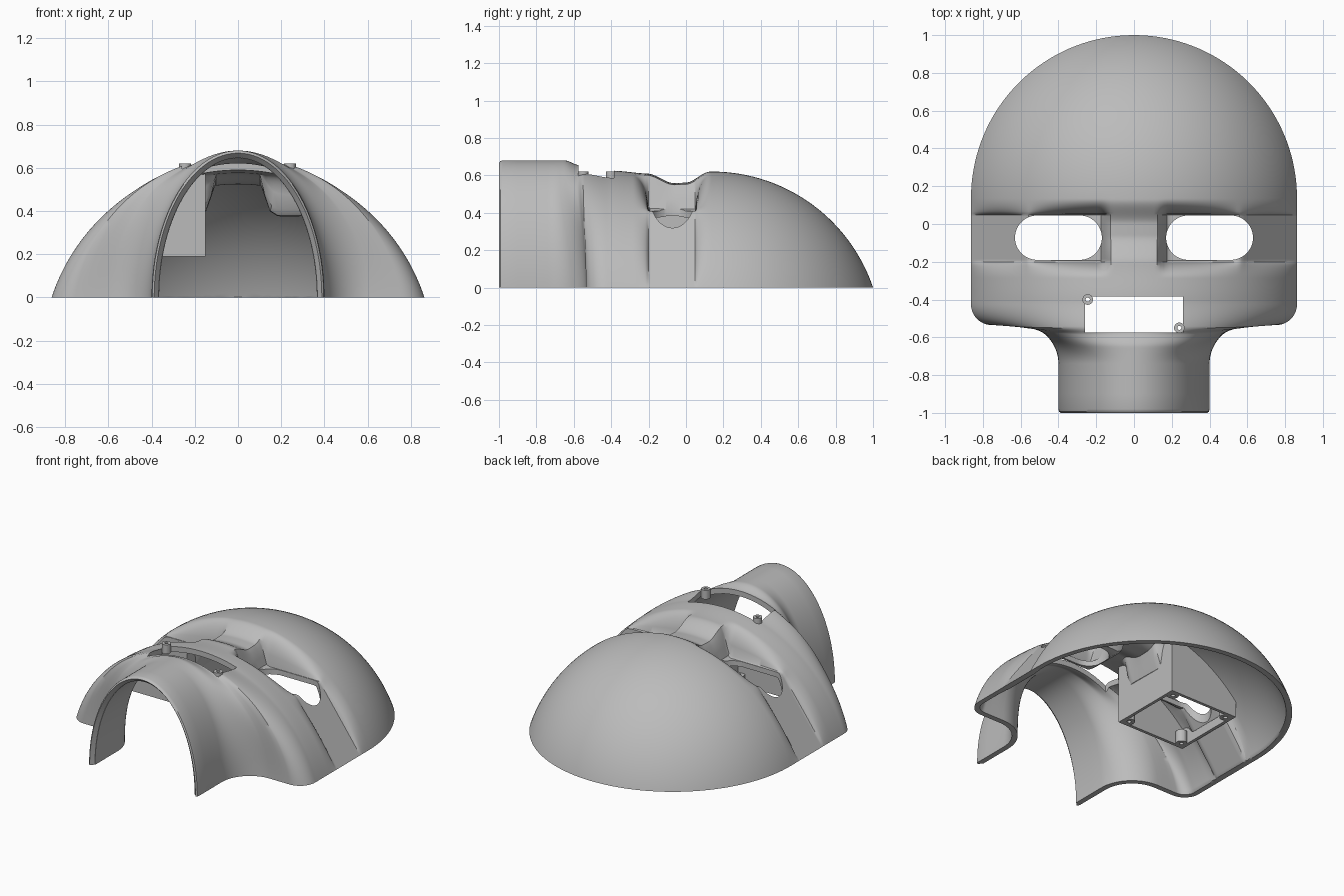
import bpy, bmesh, math
from mathutils import Vector
from mathutils.bvhtree import BVHTree

cube = bpy.data.objects.get("Cube")
if cube:
    bpy.data.objects.remove(cube, do_unlink=True)

grey = bpy.data.materials.new("matte grey")
grey.use_nodes = True
COLOUR = (0.5, 0.5, 0.5, 1)
grey.diffuse_color = COLOUR
grey.node_tree.nodes["Principled BSDF"].inputs["Base Color"].default_value = COLOUR

HALF, SINK, CAP_Y, WALL = 0.863, 0.29, 0.137, 0.035
EYE_X, EYE_Y, EYE_LEN, EYE_R = 0.4, -0.0725, 0.23, 0.1175


def smooth(a, b, v):
    s = min(max((v - a) / (b - a), 0), 1)
    return s * s * (3 - 2 * s)


def add_object(name, bm):
    mesh = bpy.data.meshes.new(name)
    bm.to_mesh(mesh)
    bm.free()
    mesh.materials.append(grey)
    obj = bpy.data.objects.new(name, mesh)
    bpy.context.collection.objects.link(obj)
    return obj


def activate(obj):
    bpy.ops.object.select_all(action='DESELECT')
    obj.select_set(True)
    bpy.context.view_layer.objects.active = obj


def apply_modifier(obj, kind, **settings):
    activate(obj)
    mod = obj.modifiers.new(kind, kind)
    for key, value in settings.items():
        setattr(mod, key, value)
    bpy.ops.object.modifier_apply(modifier=mod.name)


def prism(name, outline, z0, z1):
    bm = bmesh.new()
    face = bm.faces.new([bm.verts.new((x, y, z0)) for x, y in outline])
    top = bmesh.ops.extrude_face_region(bm, geom=[face])["geom"]
    bmesh.ops.translate(bm, vec=(0, 0, z1 - z0),
                        verts=[v for v in top if isinstance(v, bmesh.types.BMVert)])
    bmesh.ops.recalc_face_normals(bm, faces=bm.faces)
    return add_object(name, bm)


def cut(obj, name, outline, z0, z1):
    cutter = prism(name, outline, z0, z1)
    cutter.hide_render = True
    apply_modifier(obj, 'BOOLEAN', object=cutter, operation='DIFFERENCE', solver='EXACT')
    bpy.data.objects.remove(cutter, do_unlink=True)


def tube(name, x, y, z0, z1, r_out, r_in, n=24):
    bm = bmesh.new()
    rings = [[bm.verts.new((x + r * math.cos(math.tau * k / n),
                            y + r * math.sin(math.tau * k / n), z)) for k in range(n)]
             for r, z in ((r_out, z0), (r_out, z1), (r_in, z1), (r_in, z0))]
    for a, b in zip(rings, rings[1:] + rings[:1]):
        for k in range(n):
            m = (k + 1) % n
            bm.faces.new((a[k], a[m], b[m], b[k]))
    bmesh.ops.recalc_face_normals(bm, faces=bm.faces)
    return add_object(name, bm)


# Height of the ridge line along the middle of the mask
RIDGE = [(-1, .67), (-.97, .68), (-.65, .68), (-.57, .655), (-.4, .625), (-.2, .61), (CAP_Y, .62)]


def ridge(y):
    for (a, za), (b, zb) in zip(RIDGE, RIDGE[1:]):
        if y <= b:
            return za + (zb - za) * smooth(a, b, y)
    return RIDGE[-1][1]


def recess(x, y, z):
    """Lower the nose bridge a little and sink the eye sockets."""
    x = abs(x)
    side = smooth(0.12, 0.185, x)
    dip = smooth(-0.21, -0.06, y) * (1 - smooth(0, 0.13, y))
    z -= 0.055 * dip * (1 - side)
    gap = max(-0.2 - y, y - 0.05, 0) / 0.085
    depth = 1 - math.sqrt(1 - (1 - gap) ** 2) if gap < 1 else 0
    floor = max(min(0.41, 1.37 * (HALF - x)), 0)
    return z + (min(z, floor) - z) * side * depth


# Stations along the mask: (rim y, ridge y, half width, height)
stations = [(-1, -1, .388, .668), (-.993, -.993, .397, .676), (-.98, -.98, .4, .68)]
stations += [(y, y, .4, .68) for y in (-.9, -.82)]
bend = []
for k in range(19):
    a = math.radians(5 * k)
    bend.append((-.74 + .205 * math.sin(a), .605 - .205 * math.cos(a)))
bend += [(-.535, .65), (-.535, .7)]
for k in range(15):
    a = math.pi / 2 * k / 14
    bend.append((-.425 - .11 * math.cos(a), .753 + .11 * math.sin(a)))
for k, (y, w) in enumerate(bend):
    top = -.74 + .315 * k / (len(bend) - 1)
    stations.append((y, top, w, ridge(top)))
for k in range(1, 71):
    y = -.425 + (CAP_Y + .425) * k / 70
    stations.append((y, y, HALF, ridge(y)))
for k in range(1, 36):
    a = math.pi / 2 * k / 35.3
    y, w = CAP_Y + HALF * math.sin(a), HALF * math.cos(a)
    stations.append((y, y, w, math.hypot(w, SINK) - SINK))

# Mask shell: arched sections lofted from jaw to crown
bm = bmesh.new()
COLS = 128
rows = []
for rim_y, top_y, w, h in stations:
    radius = (w * w + h * h) / (2 * h)
    arc = math.acos(max((radius - h) / radius, 0))
    row = []
    for j in range(COLS + 1):
        t = arc * (2 * j / COLS - 1)
        x = w * math.sin(t) / math.sin(arc)
        lift = (math.cos(t) - math.cos(arc)) / (1 - math.cos(arc))
        y = rim_y + (top_y - rim_y) * smooth(0, 1, lift)
        row.append(bm.verts.new((x, y, recess(x, y, max(h * lift, 0)))))
    rows.append(row)
for a, b in zip(rows, rows[1:]):
    for j in range(COLS):
        bm.faces.new((a[j], a[j + 1], b[j + 1], b[j]))
shell = add_object("mask_shell", bm)
apply_modifier(shell, 'SOLIDIFY', thickness=WALL, offset=-1)
for v in shell.data.vertices:
    v.co.z = max(v.co.z, 0)
    v.co.y = max(v.co.y, -1)
bvh = BVHTree.FromPolygons([v.co.copy() for v in shell.data.vertices],
                           [p.vertices[:] for p in shell.data.polygons])

# Eye openings
for side in (-1, 1):
    outline = []
    for k in range(50):
        a = -math.pi / 2 + math.pi * (k % 25) / 24 + (math.pi if k > 24 else 0)
        shift = (EYE_LEN - EYE_R) * (1 if k < 25 else -1)
        outline.append((side * EYE_X + shift + EYE_R * math.cos(a), EYE_Y + EYE_R * math.sin(a)))
    cut(shell, "eye_cutter", outline, 0.1, 0.9)

# Nose slot
cut(shell, "nose_cutter", [(-.26, -.575), (.26, -.575), (.26, -.385), (-.26, -.385)], .3, .9)
activate(shell)
bpy.ops.object.shade_smooth_by_angle(angle=math.radians(35))

# Open housing behind one eye, its walls reaching up to the shell
BOX, STEPS, BASE = 0.25, 24, 0.19
corners = [Vector((EYE_X * -1 + BOX * sx, EYE_Y + BOX * sy, 0))
           for sx, sy in ((-1, -1), (1, -1), (1, 1), (-1, 1))]
bm = bmesh.new()
strip = []
for a, b in zip(corners, corners[1:] + corners[:1]):
    for k in range(STEPS):
        p = a.lerp(b, k / STEPS)
        hit = bvh.ray_cast(Vector((p.x, p.y, 0.05)), Vector((0, 0, 1)))[0]
        top = hit.z + 0.015 if hit else 0.4
        strip.append((bm.verts.new((p.x, p.y, BASE)), bm.verts.new((p.x, p.y, max(top, BASE + .02)))))
for (a, b), (c, d) in zip(strip, strip[1:] + strip[:1]):
    bm.faces.new((a, c, d, b))
housing = add_object("eye_housing", bm)
apply_modifier(housing, 'SOLIDIFY', thickness=0.02, offset=-1, use_even_offset=True)

# Screw bosses in the housing corners and at two corners of the slot
for sx in (-1, 1):
    for sy in (-1, 1):
        tube("housing_boss", -EYE_X + sx * .205, EYE_Y + sy * .205, BASE, BASE + .08, .035, .013)
for x, y in ((-.245, -.4), (.24, -.55)):
    tube("slot_boss", x, y, .56, .62, .028, .011)
